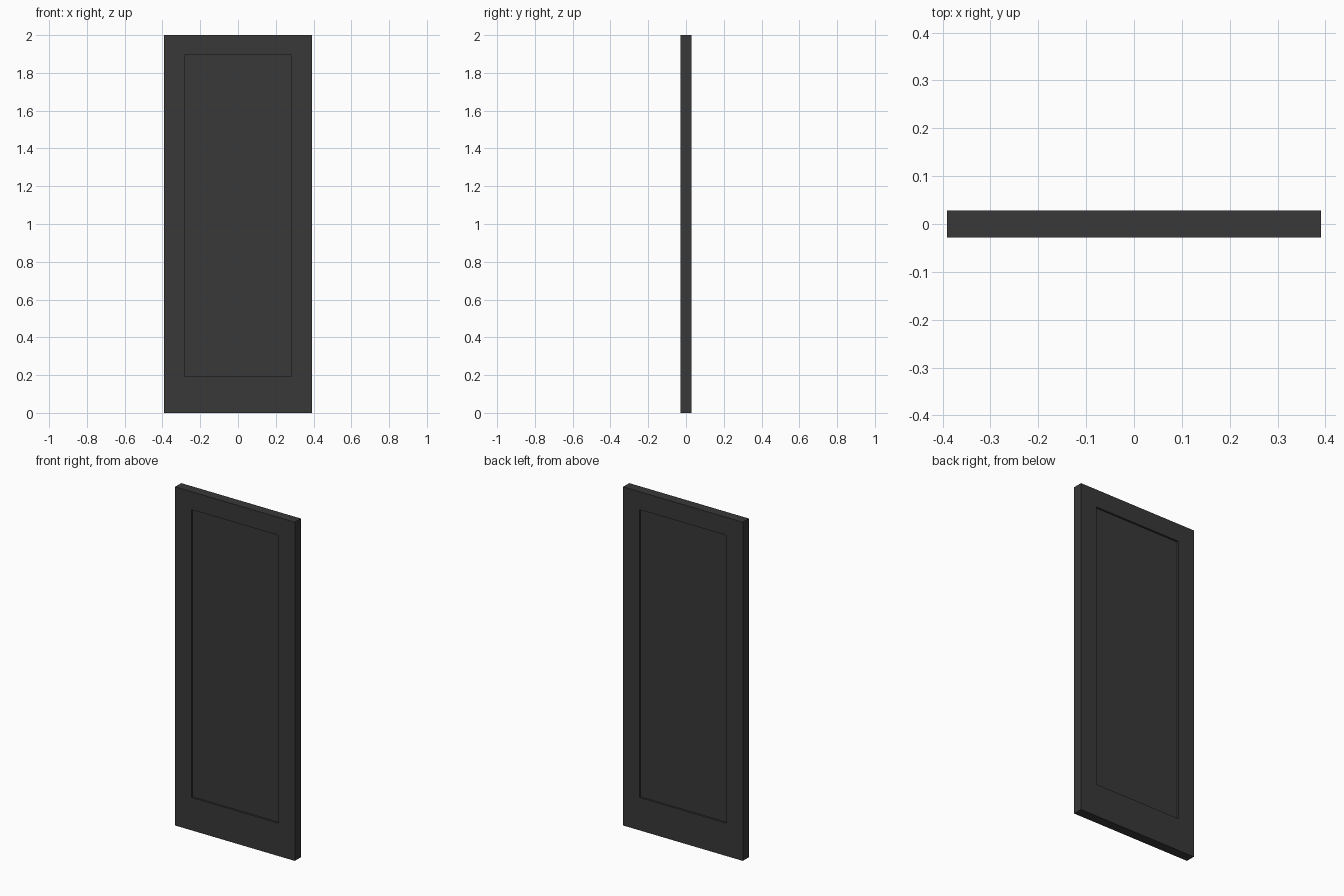
import bpy

if "Cube" in bpy.data.objects:
    bpy.data.objects.remove(bpy.data.objects["Cube"])

HALF_W, HALF_T, HEIGHT = 0.391, 0.0285, 2.0
INNER_X, BOTTOM_Z, TOP_Z = 0.284, 0.194, 1.894
RECESS = 0.011

charcoal = bpy.data.materials.new("charcoal")
charcoal.diffuse_color = (0.04, 0.04, 0.04, 1)
charcoal.use_nodes = True
charcoal.node_tree.nodes["Principled BSDF"].inputs["Base Color"].default_value = charcoal.diffuse_color


def box(name, x0, x1, half_depth, z0, z1):
    """Box between x and z limits, centred on y = 0."""
    bpy.ops.mesh.primitive_cube_add(size=1, location=((x0 + x1) / 2, 0, (z0 + z1) / 2))
    ob = bpy.context.object
    ob.name = name
    ob.scale = (x1 - x0, 2 * half_depth, z1 - z0)
    bpy.ops.object.transform_apply(location=False, rotation=False, scale=True)
    ob.data.materials.append(charcoal)
    return ob


# Full-height side stiles
box("left_stile", -HALF_W, -INNER_X, HALF_T, 0, HEIGHT)
box("right_stile", INNER_X, HALF_W, HALF_T, 0, HEIGHT)

# Rails fitted between the stiles
box("bottom_rail", -INNER_X, INNER_X, HALF_T, 0, BOTTOM_Z)
box("top_rail", -INNER_X, INNER_X, HALF_T, TOP_Z, HEIGHT)

# Panel recessed on both faces
box("door_panel", -INNER_X, INNER_X, HALF_T - RECESS, BOTTOM_Z, TOP_Z)
